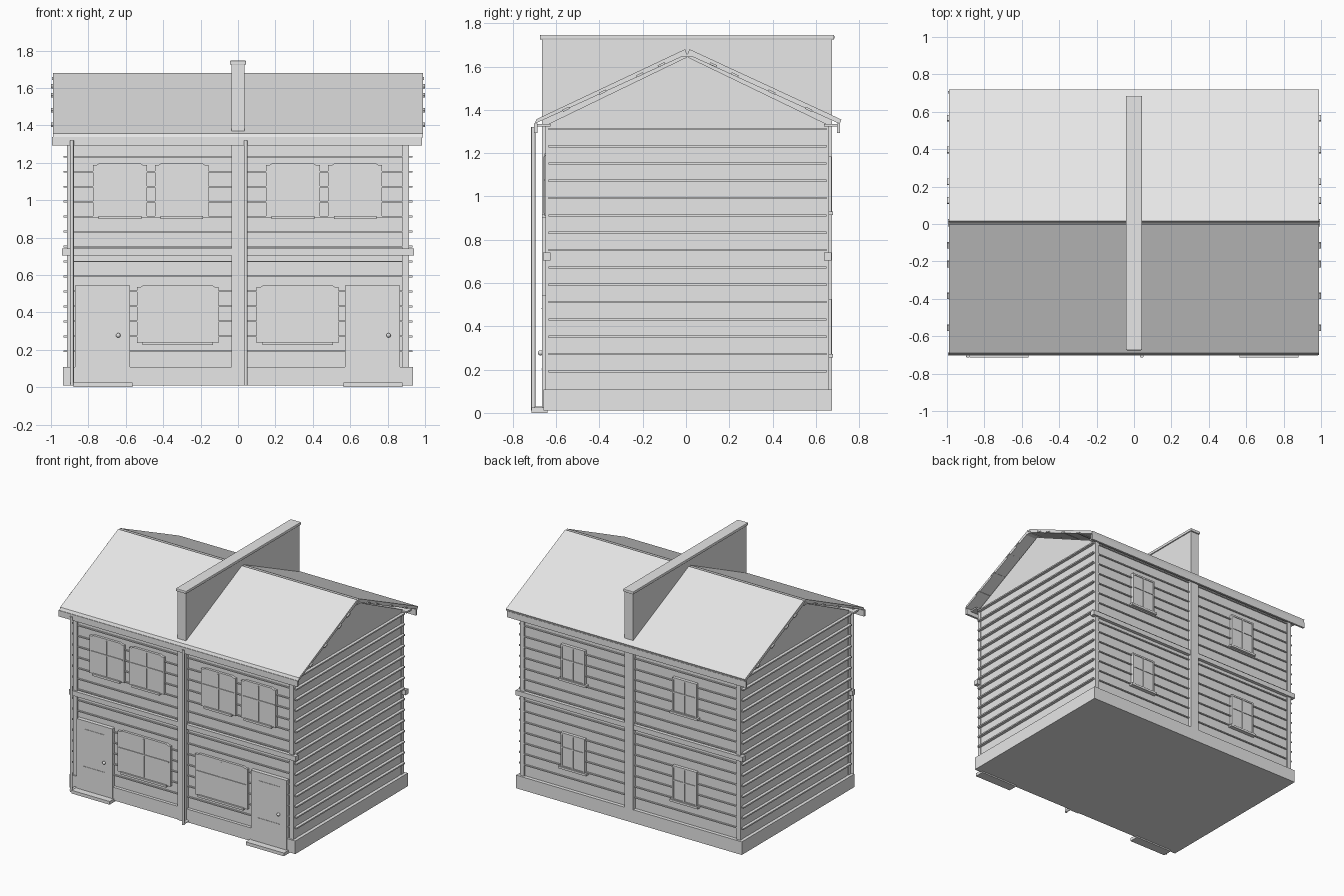
import bpy, bmesh, math
from mathutils import Matrix, Vector

if "Cube" in bpy.data.objects:
    bpy.data.objects.remove(bpy.data.objects["Cube"])

grey = bpy.data.materials.new("light_grey")
grey.diffuse_color = (0.8, 0.8, 0.8, 1)
grey.use_nodes = True
grey.node_tree.nodes["Principled BSDF"].inputs["Base Color"].default_value = grey.diffuse_color


def finish(name, bm):
    bmesh.ops.recalc_face_normals(bm, faces=bm.faces)
    me = bpy.data.meshes.new(name)
    bm.to_mesh(me)
    bm.free()
    me.materials.append(grey)
    ob = bpy.data.objects.new(name, me)
    bpy.context.collection.objects.link(ob)
    return ob


def add_box(bm, x0, x1, y0, y1, z0, z1):
    m = Matrix.Translation(((x0 + x1) / 2, (y0 + y1) / 2, (z0 + z1) / 2)) \
        @ Matrix.Diagonal((x1 - x0, y1 - y0, z1 - z0, 1))
    bmesh.ops.create_cube(bm, size=1, matrix=m)


def boxes(name, *dims):
    bm = bmesh.new()
    for d in dims:
        add_box(bm, *d)
    return finish(name, bm)


def prism(name, pts, a, b, axis="x"):
    """Extrude a 2D profile along x (points are y,z) or y (points are x,z)."""
    bm = bmesh.new()
    def place(p, t):
        return (t, p[0], p[1]) if axis == "x" else (p[0], t, p[1])
    lo = [bm.verts.new(place(p, a)) for p in pts]
    hi = [bm.verts.new(place(p, b)) for p in pts]
    bm.faces.new(lo)
    bm.faces.new(hi)
    for i in range(len(pts)):
        j = (i + 1) % len(pts)
        bm.faces.new((lo[i], lo[j], hi[j], hi[i]))
    return finish(name, bm)


WX, YF, YB = 0.91, -0.635, 0.648      # wall planes
CY = (YF + YB) / 2

# House body with gables
prism("house_body", [(YF, 0.02), (YB, 0.02), (YB, 1.335), (0.006, 1.645), (YF, 1.335)], -WX, WX)

# Projecting lower edges of the siding boards, all around
bm = bmesh.new()
for k in range(1, 16):
    z = 0.112 + 0.08 * k
    for s in (-1, 1):
        add_box(bm, min(s * 0.90, s * 0.932), max(s * 0.90, s * 0.932), YF, YB, z - 0.005, z + 0.005)
    add_box(bm, -WX, WX, YF - 0.010, YF + 0.01, z - 0.004, z + 0.004)
    add_box(bm, -WX, WX, YB - 0.01, YB + 0.010, z - 0.004, z + 0.004)
finish("siding_edges", bm)

# Plinth, floor bands and corner trims
boxes("plinth", (-0.935, 0.935, -0.658, 0.675, 0.01, 0.108))
boxes("floor_bands", (-0.94, 0.94, -0.66, YF + 0.01, 0.705, 0.742),
      (-0.94, 0.94, YB - 0.01, 0.673, 0.705, 0.742))
boxes("corner_trims", *[(min(s * 0.88, s * 0.913), max(s * 0.88, s * 0.913), y0, y1, 0.10, 1.325)
                        for s in (-1, 1) for y0, y1 in ((-0.648, -0.62), (0.63, 0.66))])

# Party wall rising through the roof, with coping
boxes("party_wall", (-0.035, 0.035, -0.665, 0.675, 0.01, 1.728))
coping = boxes("party_wall_coping", (-0.043, 0.043, -0.675, 0.685, 1.724, 1.746))
bev = coping.modifiers.new("round", "BEVEL")
bev.width = 0.005
bev.segments = 2

# Roof slabs
prism("roof_front", [(-0.70, 1.335), (-0.69, 1.357), (-0.004, 1.68), (0.004, 1.656)], -0.99, 0.99)
prism("roof_back", [(0.71, 1.335), (0.718, 1.355), (0.016, 1.68), (0.006, 1.656)], -0.99, 0.99)

# Purlin ends showing in the roof edge
slope = math.atan2(0.323, 0.69)
bm = bmesh.new()
for s in (-1, 1):
    for d in (0.12, 0.22, 0.39, 0.56):
        m = Matrix.Translation((0, 0.006 + s * d, 1.664 - d * 0.467)) \
            @ Matrix.Rotation(-s * slope, 4, 'X') @ Matrix.Diagonal((2.0, 0.035, 0.010, 1))
        bmesh.ops.create_cube(bm, size=1, matrix=m)
finish("purlins", bm)
boxes("ridge_beam", (-0.995, 0.995, -0.014, 0.026, 1.643, 1.658))

# Gutters and soffits
boxes("gutters", (-0.995, 0.985, -0.703, -0.686, 1.292, 1.337),
      (-0.995, 0.985, 0.697, 0.712, 1.292, 1.337))
boxes("soffits", (-0.95, 0.95, -0.69, YF + 0.01, 1.322, 1.334),
      (-0.95, 0.95, YB - 0.01, 0.70, 1.322, 1.334))

# Downpipes with feet returning to the wall
for i, x in enumerate((-0.888, 0.041)):
    bm = bmesh.new()
    bmesh.ops.create_cone(bm, cap_ends=True, segments=12, radius1=0.01, radius2=0.01, depth=1.31,
                          matrix=Matrix.Translation((x, -0.705, 0.665)))
    bmesh.ops.create_cone(bm, cap_ends=True, segments=12, radius1=0.01, radius2=0.01, depth=0.07,
                          matrix=Matrix.Translation((x, -0.675, 0.02)) @ Matrix.Rotation(math.pi / 2, 4, 'X'))
    pipe = finish(f"downpipe_{i + 1}", bm)
    for p in pipe.data.polygons:
        p.use_smooth = len(p.vertices) == 4


def window(name, x0, x1, z0, z1, front=True):
    """Raised surround with a shallow head, thin glazing bars and a sill."""
    wall, s = (YF, -1) if front else (YB, 1)
    face = wall + s * 0.018
    h = 0.022 if front else 0.0
    c = 0.008 if front else 0.0
    pts = [(x0, z0), (x1, z0), (x1, z1 - c)]
    pts += [(x1 - h, z1 - c), (x1 - h - 0.012, z1), (x0 + h + 0.012, z1), (x0 + h, z1 - c)] if front else []
    pts += [(x0, z1 - c)]
    prism(name + "_surround", pts, wall - s * 0.02, face, "y")
    lo, hi = sorted((face - s * 0.002, face + s * 0.005))
    mx, mz, t, b = (x0 + x1) / 2, z0 + (z1 - z0) * 0.58, 0.004, 0.012
    bars = [(mx - t, mx + t, lo, hi, z0 + b, z1 - b), (x0 + b, x1 - b, lo, hi, mz - t, mz + t)]
    if not front:
        bars += [(x0, x0 + b, lo, hi, z0, z1), (x1 - b, x1, lo, hi, z0, z1),
                 (x0, x1, lo, hi, z1 - b, z1), (x0, x1, lo, hi, z0, z0 + b)]
    boxes(name + "_bars", *bars)
    inset = 0.03 if front else -0.015
    lo, hi = sorted((wall, wall + s * 0.03))
    boxes(name + "_sill", (x0 + inset, x1 - inset, lo, hi, z0 - 0.01, z0 + 0.006))


# Front windows
for i, (a, b) in enumerate(((-0.775, -0.487), (-0.445, -0.157), (0.15, 0.438), (0.482, 0.77))):
    window(f"upper_window_{i + 1}", a, b, 0.91, 1.197)
for i, (a, b) in enumerate(((-0.54, -0.103), (0.10, 0.537))):
    window(f"lower_window_{i + 1}", a, b, 0.235, 0.545)

# Back windows
for i, (a, b) in enumerate(((-0.555, -0.355), (0.37, 0.57))):
    window(f"back_upper_window_{i + 1}", a, b, 0.925, 1.185, False)
    window(f"back_lower_window_{i + 1}", a, b, 0.265, 0.525, False)

# Doors with knobs, mouldings and steps
for i, (x0, knob) in enumerate(((-0.872, -0.64), (0.572, 0.805))):
    x1 = x0 + 0.295
    boxes(f"door_{i + 1}", (x0, x1, -0.664, YF + 0.01, 0.02, 0.545))
    boxes(f"door_moulding_{i + 1}", *[(x0 + 0.06, x1 - 0.06, -0.667, -0.66, z, z + 0.004)
                                      for z in (0.20, 0.48)])
    boxes(f"door_step_{i + 1}", (x0 - 0.008, x1 + 0.012, -0.713, -0.64, 0.0, 0.024))
    bm = bmesh.new()
    bmesh.ops.create_uvsphere(bm, u_segments=12, v_segments=8, radius=0.012,
                              matrix=Matrix.Translation((knob, -0.672, 0.277)))
    ob = finish(f"door_knob_{i + 1}", bm)
    for p in ob.data.polygons:
        p.use_smooth = True
